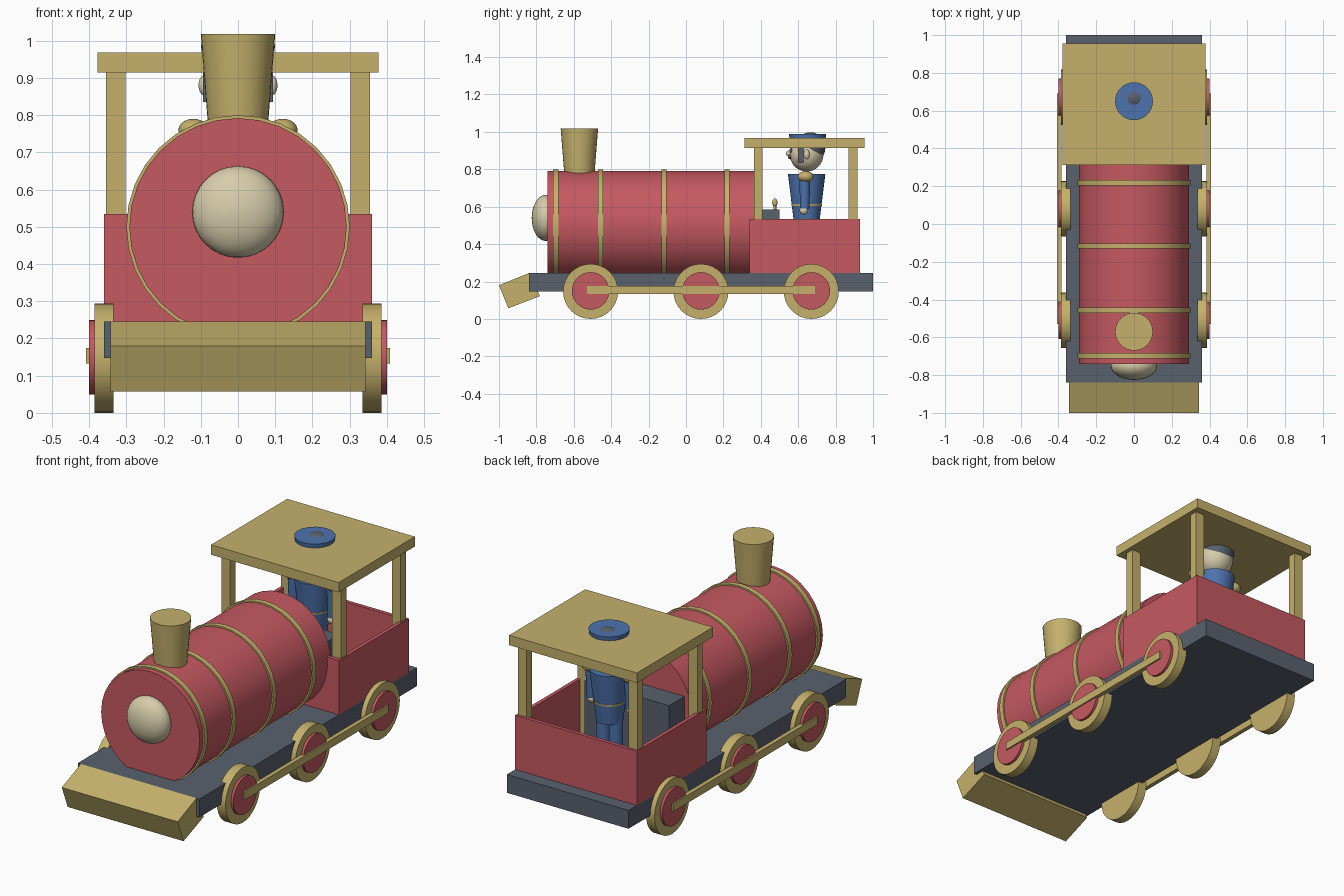
import bpy, bmesh, math
from mathutils import Matrix, Vector

cube = bpy.data.objects.get("Cube")
if cube:
    bpy.data.objects.remove(cube, do_unlink=True)


def material(name, r, g, b):
    m = bpy.data.materials.new(name)
    m.use_nodes = True
    m.diffuse_color = (r, g, b, 1)
    m.node_tree.nodes["Principled BSDF"].inputs["Base Color"].default_value = (r, g, b, 1)
    return m


RED = material("brick red", 0.56, 0.10, 0.12)
TAN = material("brass tan", 0.56, 0.44, 0.15)
GREY = material("slate grey", 0.10, 0.12, 0.155)
BLUE = material("uniform blue", 0.075, 0.17, 0.42)
CREAM = material("pale cream", 0.68, 0.61, 0.41)


def finish(name, bm, mat, smooth=False):
    bmesh.ops.recalc_face_normals(bm, faces=bm.faces)
    mesh = bpy.data.meshes.new(name)
    bm.to_mesh(mesh)
    bm.free()
    mesh.materials.append(mat)
    ob = bpy.data.objects.new(name, mesh)
    bpy.context.collection.objects.link(ob)
    if smooth:
        bpy.ops.object.select_all(action="DESELECT")
        ob.select_set(True)
        bpy.context.view_layer.objects.active = ob
        bpy.ops.object.shade_smooth_by_angle(angle=math.radians(35))
    return ob


def box(name, x, y, z, mat):
    """Box from (min, max) pairs on each axis."""
    bm = bmesh.new()
    size = [b - a for a, b in (x, y, z)]
    mid = [(a + b) / 2 for a, b in (x, y, z)]
    bmesh.ops.create_cube(bm, size=1, matrix=Matrix.Translation(mid) @ Matrix.Diagonal((*size, 1)))
    return finish(name, bm, mat)


def cone(name, start, end, r1, r2, mat, sides=32):
    """Capped cylinder or cone running from start to end."""
    a, b = Vector(start), Vector(end)
    turn = (b - a).to_track_quat("Z", "Y").to_matrix().to_4x4()
    bm = bmesh.new()
    bmesh.ops.create_cone(bm, cap_ends=True, segments=sides, radius1=r1, radius2=r2,
                          depth=(b - a).length, matrix=Matrix.Translation((a + b) / 2) @ turn)
    return finish(name, bm, mat, True)


def ball(name, centre, radii, mat):
    bm = bmesh.new()
    bmesh.ops.create_uvsphere(bm, u_segments=32, v_segments=16, radius=1,
                              matrix=Matrix.Translation(centre) @ Matrix.Diagonal((*radii, 1)))
    return finish(name, bm, mat, True)


def span(s, a, b):
    return tuple(sorted((s * a, s * b)))


# Chassis and front guard
box("chassis", (-0.36, 0.36), (-0.84, 1.0), (0.147, 0.245), GREY)
bm = bmesh.new()
profile = [(-1.0, 0.18), (-0.84, 0.245), (-0.78, 0.122), (-0.95, 0.057)]
face = bm.faces.new([bm.verts.new((-0.343, y, z)) for y, z in profile])
out = bmesh.ops.extrude_face_region(bm, geom=[face])
moved = [v for v in out["geom"] if isinstance(v, bmesh.types.BMVert)]
bmesh.ops.translate(bm, verts=moved, vec=(0.686, 0, 0))
finish("front_guard", bm, TAN)

# Boiler, bands, lamp and chimney
cone("boiler", (0, -0.74, 0.5), (0, 0.37, 0.5), 0.292, 0.292, RED)
for i, y in enumerate((-0.697, -0.457, -0.117, 0.219)):
    cone(f"boiler_band_{i + 1}", (0, y - 0.014, 0.5), (0, y + 0.014, 0.5), 0.3, 0.3, TAN)
ball("front_lamp", (0, -0.75, 0.54), (0.123, 0.075, 0.123), CREAM)
cone("chimney", (0, -0.57, 0.74), (0, -0.57, 1.018), 0.078, 0.1, TAN)

# Cab walls, posts and roof
for s, side in ((1, "left"), (-1, "right")):
    box(f"cab_wall_{side}", span(s, 0.34, 0.36), (0.34, 0.93), (0.245, 0.535), RED)
    for y, end in ((0.364, "front"), (0.87, "back")):
        box(f"cab_post_{end}_{side}", span(s, 0.302, 0.354), (y, y + 0.046), (0.25, 0.93), TAN)
for y, end in ((0.34, "front"), (0.91, "back")):
    box(f"cab_wall_{end}", (-0.34, 0.34), (y, y + 0.02), (0.245, 0.535), RED)
box("cab_roof", (-0.378, 0.378), (0.312, 0.955), (0.915, 0.968), TAN)

# Control box and lever
box("control_box", (-0.25, 0.25), (0.37, 0.5), (0.245, 0.585), GREY)
cone("lever", (0, 0.475, 0.58), (0, 0.475, 0.62), 0.008, 0.008, TAN, 12)
ball("lever_knob", (0, 0.475, 0.622), (0.014, 0.014, 0.022), TAN)

# Wheels, hubs and coupling rods
for s, side in ((1, "left"), (-1, "right")):
    for i, y in enumerate((-0.51, 0.08, 0.67)):
        cone(f"wheel_{side}_{i + 1}", (s * 0.335, y, 0.147), (s * 0.386, y, 0.147), 0.147, 0.147, TAN)
        cone(f"hub_{side}_{i + 1}", (s * 0.38, y, 0.15), (s * 0.4, y, 0.15), 0.1, 0.1, RED)
    box(f"coupling_rod_{side}", span(s, 0.385, 0.408), (-0.53, 0.69), (0.133, 0.175), TAN)

# Driver body
Y = 0.645
cone("driver_coat", (0, Y, 0.5), (0, Y, 0.775), 0.066, 0.1, BLUE)
cone("driver_belt", (0, Y, 0.605), (0, Y, 0.615), 0.081, 0.0825, TAN)
ball("driver_head", (0, Y, 0.88), (0.092, 0.09, 0.092), CREAM)
ball("driver_hair", (0, 0.665, 0.915), (0.085, 0.08, 0.083), GREY)
cone("driver_cap", (0, 0.65, 0.915), (0, 0.65, 0.99), 0.09, 0.1, BLUE)
ball("driver_nose", (0, 0.552, 0.885), (0.015, 0.018, 0.015), CREAM)
ball("driver_moustache", (0, 0.558, 0.865), (0.035, 0.014, 0.011), GREY)

# Driver limbs and paired features
for s, side in ((1, "left"), (-1, "right")):
    cone(f"driver_leg_{side}", (s * 0.036, Y, 0.27), (s * 0.036, Y, 0.56), 0.034, 0.034, BLUE, 24)
    ball(f"driver_boot_{side}", (s * 0.036, Y - 0.02, 0.265), (0.036, 0.055, 0.025), GREY)
    cone(f"driver_arm_{side}", (s * 0.115, Y - 0.01, 0.59), (s * 0.115, Y - 0.01, 0.76), 0.024, 0.03, BLUE, 24)
    ball(f"driver_hand_{side}", (s * 0.115, Y - 0.015, 0.58), (0.023, 0.023, 0.023), CREAM)
    ball(f"driver_shoulder_{side}", (s * 0.12, Y - 0.005, 0.76), (0.04, 0.042, 0.03), TAN)
    ball(f"driver_ear_{side}", (s * 0.092, Y, 0.88), (0.014, 0.016, 0.026), CREAM)
    box(f"driver_sideburn_{side}", span(s, 0.07, 0.094), (0.6, 0.63), (0.835, 0.915), GREY)
    ball(f"driver_eye_{side}", (s * 0.03, 0.562, 0.9), (0.01, 0.008, 0.013), GREY)
